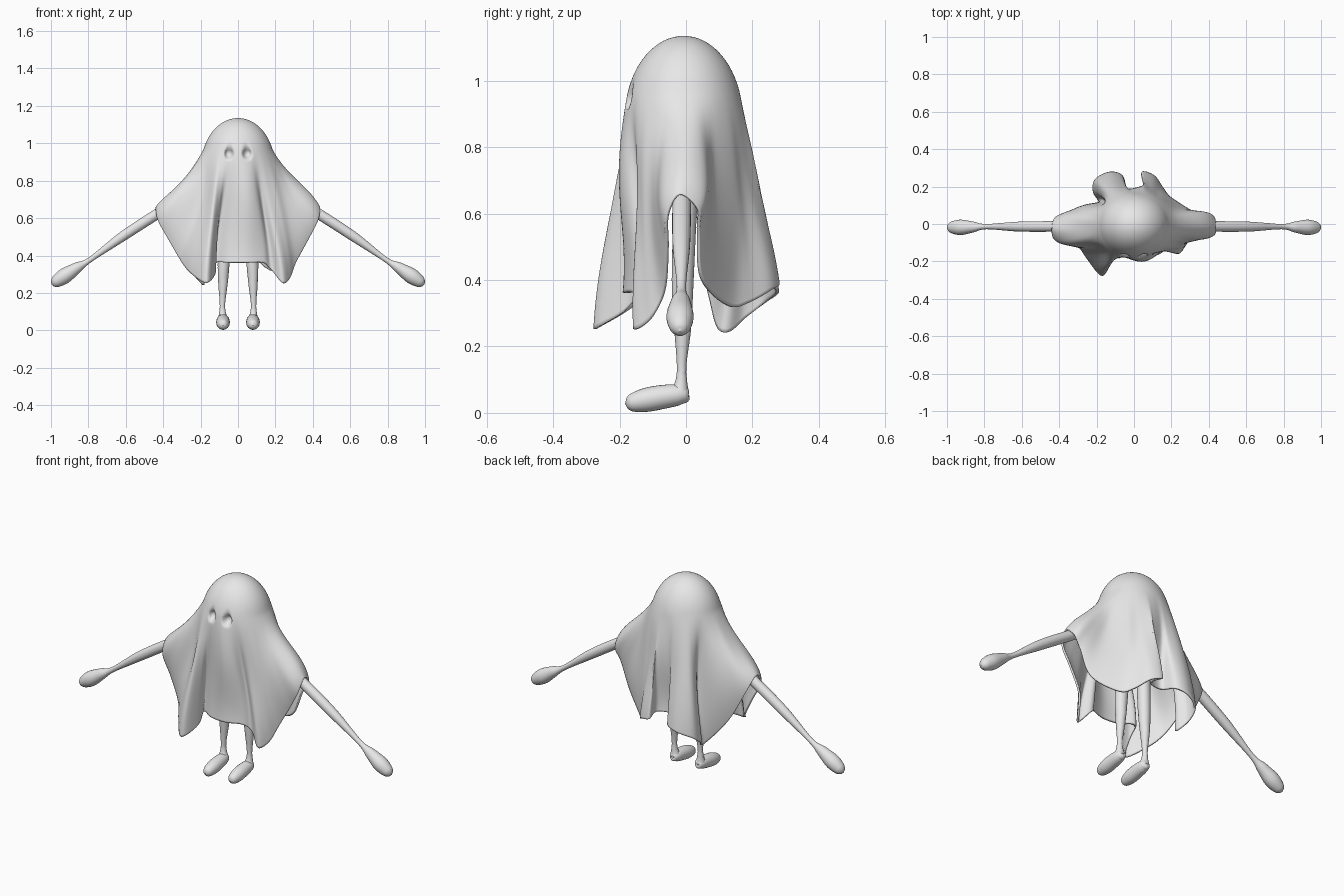
import bpy, bmesh, math
from mathutils import Vector

if "Cube" in bpy.data.objects:
    bpy.data.objects.remove(bpy.data.objects["Cube"], do_unlink=True)

cloth_grey = bpy.data.materials.new("plain_grey")
cloth_grey.use_nodes = True
GREY = (0.8, 0.8, 0.8, 1)
cloth_grey.diffuse_color = GREY
cloth_grey.node_tree.nodes["Principled BSDF"].inputs["Base Color"].default_value = GREY


def finish(name, bm):
    """Turn a bmesh into a smooth shaded object."""
    bmesh.ops.recalc_face_normals(bm, faces=bm.faces)
    mesh = bpy.data.meshes.new(name)
    bm.to_mesh(mesh)
    bm.free()
    for poly in mesh.polygons:
        poly.use_smooth = True
    mesh.materials.append(cloth_grey)
    obj = bpy.data.objects.new(name, mesh)
    bpy.context.collection.objects.link(obj)
    return obj


def spline(a, b, c, d, t):
    """Catmull-Rom interpolation between b and c."""
    return 0.5 * (2 * b + (c - a) * t + (2 * a - 5 * b + 4 * c - d) * t * t
                  + (3 * b - a - 3 * c + d) * t ** 3)


def bridge(bm, rings):
    for low, high in zip(rings, rings[1:]):
        n = len(low)
        for i in range(n):
            j = (i + 1) % n
            bm.faces.new((low[i], low[j], high[j], high[i]))


def limb(name, stations, side, steps=8, sides=24):
    """Round tube through (x, y, z, radius) stations, mirrored by side."""
    pts = [Vector((x * side, y, z, r)) for x, y, z, r in stations]
    pts = [2 * pts[0] - pts[1]] + pts + [2 * pts[-1] - pts[-2]]
    samples = [spline(*pts[i:i + 4], k / steps)
               for i in range(len(pts) - 3) for k in range(steps)] + [pts[-2]]
    bm = bmesh.new()
    rings = []
    for i, s in enumerate(samples):
        ahead = samples[min(i + 1, len(samples) - 1)].to_3d()
        behind = samples[max(i - 1, 0)].to_3d()
        turn = (ahead - behind).to_track_quat('Z', 'X')
        radius = max(s.w, 0.002)
        rings.append([bm.verts.new(s.to_3d() + turn @ Vector(
            (radius * math.cos(a), radius * math.sin(a), 0)))
            for a in (math.tau * k / sides for k in range(sides))])
    bridge(bm, rings)
    bm.faces.new(rings[0])
    bm.faces.new(rings[-1])
    finish(name, bm)


# Arms with paddle hands, legs and feet
ARM = [(.06, 0, .8, .02), (.3, -.01, .7, .024), (.44, -.013, .617, .028),
       (.62, -.014, .5, .026), (.79, -.014, .378, .014), (.86, -.016, .335, .029),
       (.925, -.018, .292, .041), (.97, -.018, .262, .033), (.99, -.018, .25, .019),
       (.998, -.018, .246, 0)]
LEG = [(.06, 0, .68, .036), (.075, -.01, .4, .033), (.08, -.01, .26, .026),
       (.083, -.013, .15, .015), (.083, -.014, .1, .017), (.081, -.018, .06, .028)]
FOOT = [(.08, .01, .05, 0), (.08, .005, .05, .019), (.08, -.02, .054, .031),
        (.08, -.07, .048, .036), (.08, -.12, .039, .036), (.08, -.16, .031, .028),
        (.08, -.176, .028, .017), (.08, -.183, .027, 0)]
for side, label in ((1, "left"), (-1, "right")):
    limb(label + "_arm", ARM, side)
    limb(label + "_leg", LEG, side)
    limb(label + "_foot", FOOT, side)

# Hidden body that carries the sheet
limb("body", [(0, 0, .64, 0), (0, 0, .65, .06), (0, 0, .7, .09), (0, 0, .8, .09),
              (0, 0, .92, .13), (0, 0, 1, .13), (0, 0, 1.07, .09), (0, 0, 1.1, 0)], 1)

# Hem of the sheet in hundredths: starts over the left arm, runs round the back
HEM = [(44, -2, 66), (43, 4, 61), (39, 4, 54), (33, 5, 40), (21, 13, 32), (16, 19, 33),
       (11, 26, 37), (4, 28, 39), (5, 20, 40), (-3, 18, 40), (-6, 26, 38), (-13, 28, 36),
       (-21, 24, 33), (-22, 17, 28), (-19, 11, 24), (-27, 8, 33), (-34, 6, 43),
       (-42, 4, 59), (-44, -2, 66), (-43, -8, 59), (-37, -9, 48), (-30, -12, 36),
       (-25, -19, 30), (-17, -28, 25), (-12, -19, 30), (-12, -14, 36), (-5, -18, 36),
       (5, -19, 36), (14, -16, 36), (18, -13, 32), (24, -16, 25), (28, -11, 28),
       (31, -7, 36), (38, -6, 49), (43, -6, 59)]
hem = [Vector(p) / 100 for p in HEM]
COUNT, SUB, DOME_ROWS, DRAPE_ROWS = len(hem), 6, 14, 60
TOP, HEIGHT, BEND = 1.135, .25, math.radians(70)
DOME_X, DOME_Y, DOME_SHIFT = .195, .178, -.007


def sheet_point(column, row):
    i, k = divmod(column, SUB)
    edge = spline(*[hem[(i + n) % COUNT] for n in (-1, 0, 1, 2)], k / SUB)
    u = math.tau * column / (COUNT * SUB)
    out = Vector((DOME_X * math.cos(u), DOME_Y * math.sin(u), 0))
    phi = BEND * min(row / DOME_ROWS, 1)
    p = out * math.sin(phi) + Vector((0, DOME_SHIFT, TOP - HEIGHT * (1 - math.cos(phi))))
    if row > DOME_ROWS:
        # Drape: leaves the dome along its slope and hangs down to the hem
        t = (row - DOME_ROWS) / DRAPE_ROWS
        pull = (edge - p) * .1
        flare = .22 + .14 * math.cos(u) ** 2
        slope = p + out * flare + Vector((pull.x, pull.y, -HEIGHT * .75))
        sleeve = math.sin(u) * math.cos(u) ** 4
        hang = Vector((edge.x * .92, edge.y * .88 + sleeve * .25,
                       edge.z + .06 + (.66 - edge.z) * .55))
        p = (p * (1 - t) ** 3 + slope * (3 * t * (1 - t) ** 2)
             + hang * (3 * t * t * (1 - t)) + edge * t ** 3)
        # Folds: broad hollows beside the sleeves and finer pleats
        folds = .08 * math.cos(4 * u) - .03 + .06 * math.sin(9 * u + 1)
        p += out * (folds * math.sin(math.pi * t) ** 2)
    # Eye dimples
    if p.y < 0:
        d = math.hypot((abs(p.x) - .048) / .026, (p.z - .945) / .031)
        if d < 1:
            p.y += .032 * (1 - d ** 3)
    return p


bm = bmesh.new()
rings = [[bm.verts.new(sheet_point(c, r)) for c in range(COUNT * SUB)]
         for r in range(1, DOME_ROWS + DRAPE_ROWS + 1)]
bridge(bm, rings)
apex = bm.verts.new((0, DOME_SHIFT, TOP))
for a, b in zip(rings[0], rings[0][1:] + rings[0][:1]):
    bm.faces.new((apex, a, b))
sheet = finish("sheet", bm)
soften = sheet.modifiers.new("soften", 'SMOOTH')
soften.factor, soften.iterations = .5, 2
thick = sheet.modifiers.new("thickness", 'SOLIDIFY')
thick.thickness, thick.offset = .01, -1
